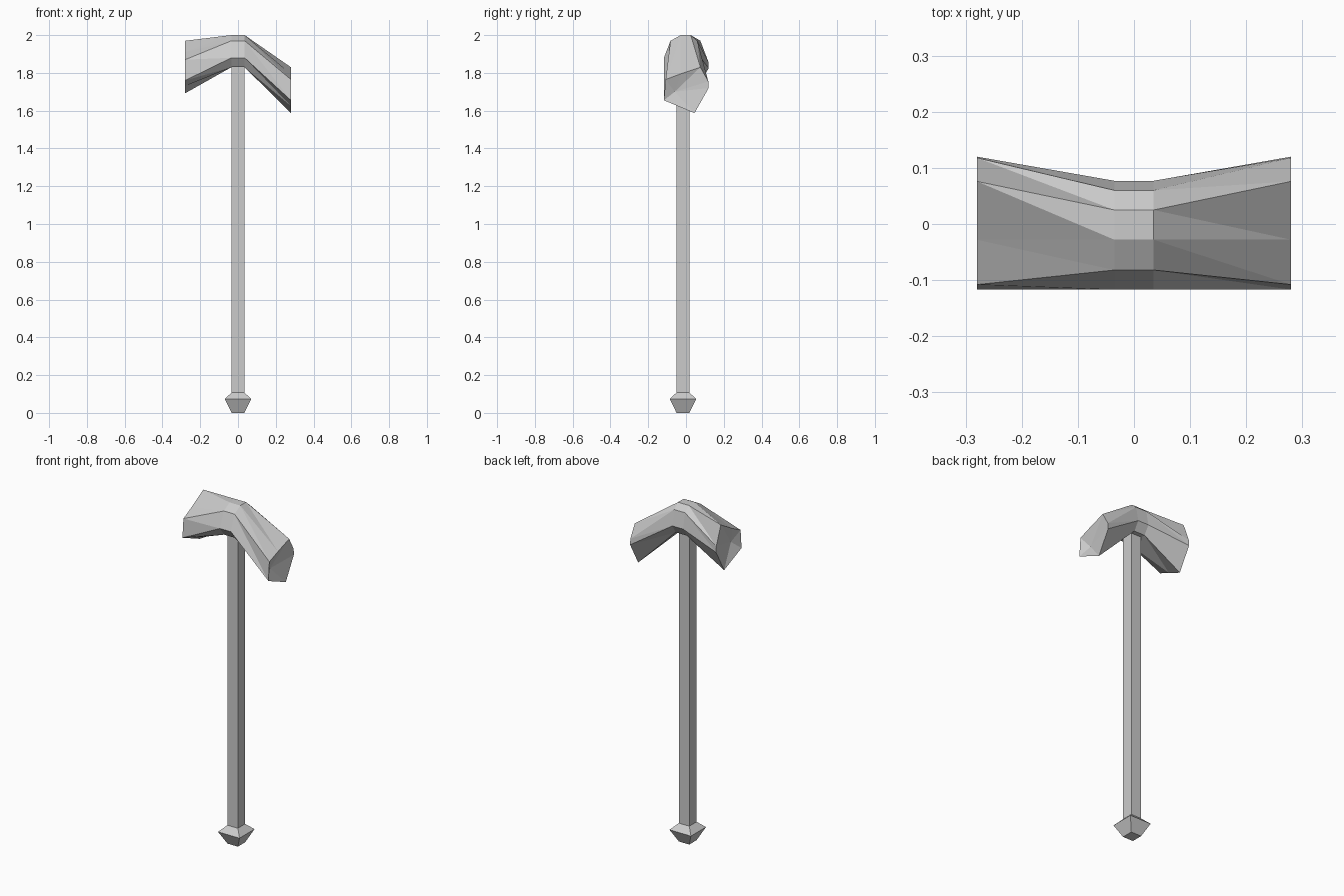
import bpy
import bmesh

cube = bpy.data.objects.get("Cube")
if cube:
    bpy.data.objects.remove(cube, do_unlink=True)

grey = bpy.data.materials.new("light_grey")
grey.use_nodes = True
colour = (0.6, 0.6, 0.6, 1)
grey.diffuse_color = colour
grey.node_tree.nodes["Principled BSDF"].inputs["Base Color"].default_value = colour


def finish(name, bm):
    bmesh.ops.recalc_face_normals(bm, faces=bm.faces)
    mesh = bpy.data.meshes.new(name)
    bm.to_mesh(mesh)
    bm.free()
    mesh.materials.append(grey)
    obj = bpy.data.objects.new(name, mesh)
    bpy.context.collection.objects.link(obj)


def bridge(bm, a, b, split=False):
    n = len(a)
    for i in range(n):
        j = (i + 1) % n
        if split:
            bm.faces.new((a[i], a[j], b[i]))
            bm.faces.new((a[j], b[j], b[i]))
        else:
            bm.faces.new((a[i], a[j], b[j], b[i]))


def square_stack(name, levels, y):
    """Square sections given as (z, half width)."""
    bm = bmesh.new()
    rings = [[bm.verts.new((sx * r, y + sy * r, z))
              for sx, sy in ((-1, -1), (1, -1), (1, 1), (-1, 1))]
             for z, r in levels]
    for a, b in zip(rings, rings[1:]):
        bridge(bm, a, b)
    bm.faces.new(rings[0])
    bm.faces.new(rings[-1])
    finish(name, bm)


# Shaft and end knob
AXIS_Y = -0.016
square_stack("handle", [(0.1, 0.034), (1.86, 0.034)], AXIS_Y)
square_stack("pommel", [(0, 0.034), (0.073, 0.07), (0.108, 0.034)], AXIS_Y)

# Head: (y, z) sections, drooping lower on the left end
middle = [(-0.028, 2), (0.025, 2), (0.06, 1.97), (0.077, 1.88),
          (0.045, 1.83), (-0.08, 1.83), (-0.117, 1.88), (-0.082, 1.97)]
left_end = [(-0.028, 1.795), (0.076, 1.83), (0.118, 1.755), (0.12, 1.72),
            (0.045, 1.587), (-0.045, 1.625), (-0.117, 1.655), (-0.108, 1.765)]
right_end = [(y, z + 0.105) for y, z in left_end]
right_end[1] = (0.076, 1.97)
right_end[0] = (-0.028, 1.91)

bm = bmesh.new()
sections = [(-0.28, right_end), (-0.035, middle), (0.035, middle), (0.28, left_end)]
rings = [[bm.verts.new((x, y, z)) for y, z in pts] for x, pts in sections]
for k in range(3):
    bridge(bm, rings[k], rings[k + 1], split=(k != 1))

# Shallow dented striking faces
for ring, x, z in ((rings[0], -0.25, 1.81), (rings[3], 0.25, 1.7)):
    dent = bm.verts.new((x, -0.06, z))
    for i, v in enumerate(ring):
        bm.faces.new((v, ring[(i + 1) % len(ring)], dent))
finish("hammer_head", bm)
